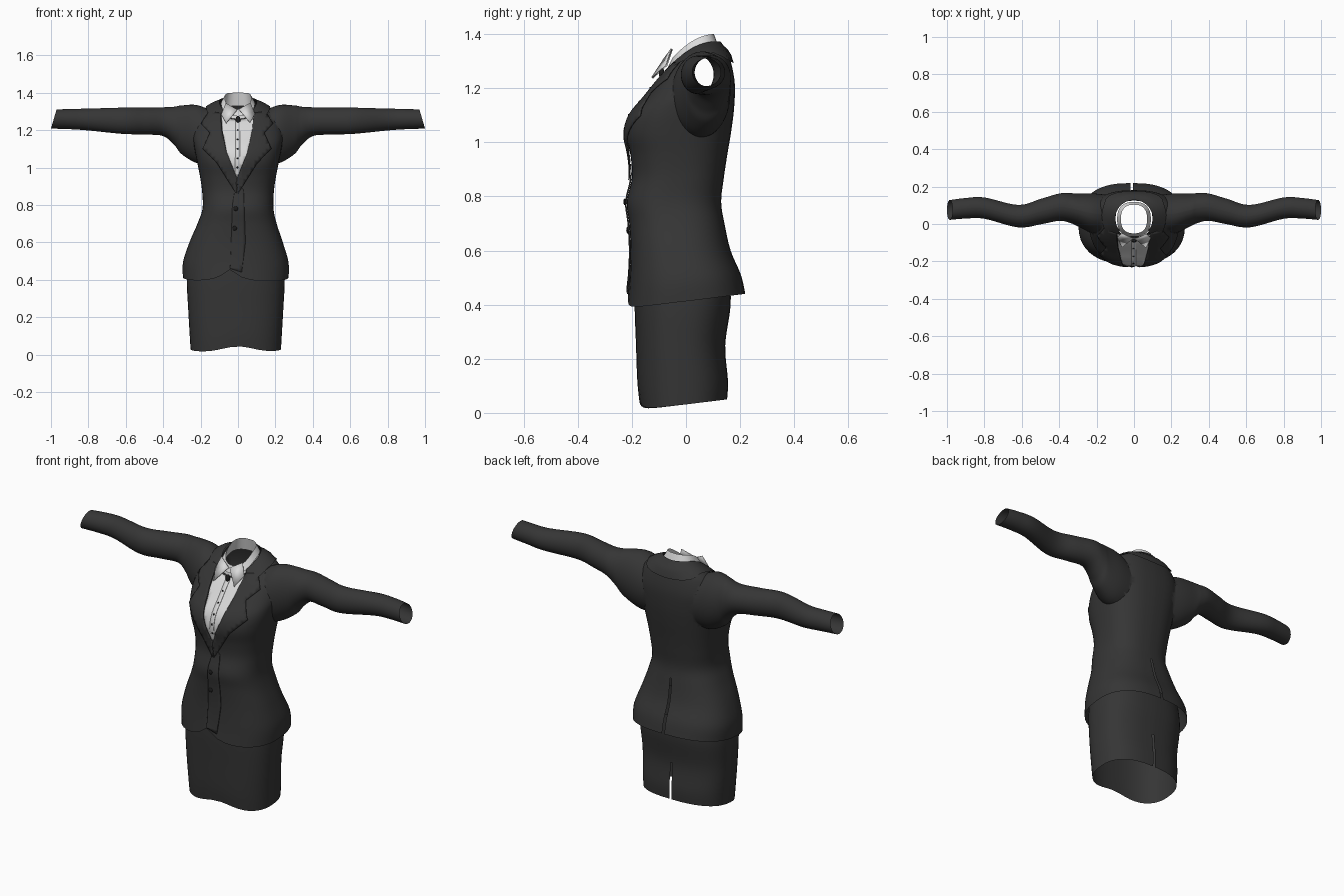
import bpy, bmesh
from math import sin, cos, pi, exp, radians, copysign
from mathutils import Vector
from mathutils.bvhtree import BVHTree

if "Cube" in bpy.data.objects:
    bpy.data.objects.remove(bpy.data.objects["Cube"])


def material(name, value):
    m = bpy.data.materials.new(name)
    m.use_nodes = True
    colour = (value, value, value, 1)
    m.diffuse_color = colour
    m.node_tree.nodes["Principled BSDF"].inputs["Base Color"].default_value = colour
    return m


cloth = material("charcoal cloth", 0.036)
white = material("off white cotton", 0.7)
black = material("black trim", 0.012)

SEG = 48
ANGLES = [(i + 0.5) / SEG * 2 * pi for i in range(SEG)]
# Two close columns at the back form the vent edges
ANGLES[11], ANGLES[12] = pi / 2 - 0.01, pi / 2 + 0.01


def resample(keys, steps=5):
    """Catmull-Rom interpolation of a list of equal-length tuples."""
    out = []
    for i in range(len(keys) - 1):
        a, b, c, d = (keys[max(0, min(len(keys) - 1, i + k))] for k in (-1, 0, 1, 2))
        for s in range(steps):
            t = s / steps
            out.append([0.5 * (2 * q + (r - p) * t + (2 * p - 5 * q + 4 * r - w) * t * t
                               + (3 * q - p - 3 * r + w) * t ** 3)
                        for p, q, r, w in zip(a, b, c, d)])
    return out + [list(keys[-1])]


def power(v, p=0.8):
    return copysign(abs(v) ** p, v)


def body_ring(key):
    """Horizontal ring: front z, back z, centre x, half width, front y, back y, side rise."""
    zf, zb, cx, a, yf, yb, rise = key
    points = []
    for t in ANGLES:
        s = power(sin(t))
        points.append((cx + a * power(cos(t)), (yf + yb) / 2 + s * (yb - yf) / 2,
                       (zf + zb) / 2 + s * (zb - zf) / 2 + rise * (1 - s * s)))
    return points


def sleeve_ring(key, side):
    """Upright ring: x, centre y, y radius, top z, bottom z, cuff slant."""
    x, y, ry, top, low, slant = key
    return [(side * (x - slant * (1 + sin(t)) / 2), y + ry * cos(t),
             (top + low) / 2 + sin(t) * (top - low) / 2) for t in ANGLES]


def finish(name, bm, mats, angle=40):
    mesh = bpy.data.meshes.new(name)
    bm.to_mesh(mesh)
    bm.free()
    for m in mats:
        mesh.materials.append(m)
    obj = bpy.data.objects.new(name, mesh)
    bpy.context.collection.objects.link(obj)
    bpy.ops.object.select_all(action="DESELECT")
    obj.select_set(True)
    bpy.context.view_layer.objects.active = obj
    bpy.ops.object.shade_smooth_by_angle(angle=radians(angle))
    return obj


def loft(rings, closed=True, caps=False):
    bm = bmesh.new()
    rows = [[bm.verts.new(p) for p in ring] for ring in rings]
    n = len(rows[0])
    for a, b in zip(rows, rows[1:]):
        for i in range(n if closed else n - 1):
            j = (i + 1) % n
            bm.faces.new((a[i], a[j], b[j], b[i]))
    if caps:
        for row in (rows[0], rows[-1]):
            bm.faces.new(row).material_index = 1
    bmesh.ops.recalc_face_normals(bm, faces=bm.faces)
    return bm


def open_vent(bm, height):
    gap = [f for f in bm.faces if f.calc_center_median().y > 0.05
           and f.calc_center_median().z < height
           and all(abs(v.co.x + 0.01) < 0.014 for v in f.verts)]
    bmesh.ops.delete(bm, geom=gap, context="FACES")


# Skirt: open tube with wavy hem and back slit
skirt_keys = [(0.01, 0.05, -0.012, 0.242, -0.172, 0.152, 0),
              (0.1, 0.12, -0.012, 0.247, -0.18, 0.155, 0),
              (0.25, 0.25, -0.012, 0.255, -0.185, 0.145, 0),
              (0.4, 0.4, -0.012, 0.262, -0.19, 0.165, 0),
              (0.52, 0.52, -0.012, 0.25, -0.185, 0.16, 0)]
bm = loft([body_ring(k) for k in resample(skirt_keys)])
for v in bm.verts:
    if v.co.y < 0 and v.co.z < 0.2:
        v.co.z += 0.035 * exp(-(v.co.x / 0.12) ** 2) * (1 - v.co.z / 0.2)
open_vent(bm, 0.26)
finish("skirt", bm, [cloth])

# Jacket: torso and two sleeves joined, then opened at hem, neck and cuffs
torso_keys = [(0.385, 0.44, -0.012, 0.283, -0.215, 0.219, 0),
              (0.48, 0.51, -0.012, 0.282, -0.208, 0.203, 0),
              (0.6, 0.6, -0.01, 0.25, -0.205, 0.165, 0),
              (0.7, 0.7, -0.005, 0.212, -0.21, 0.142, 0),
              (0.78, 0.78, 0, 0.19, -0.219, 0.13, 0),
              (0.87, 0.87, 0, 0.192, -0.2, 0.14, 0),
              (0.95, 0.95, 0, 0.203, -0.205, 0.152, 0),
              (1.03, 1.04, 0, 0.22, -0.22, 0.167, 0),
              (1.1, 1.13, 0, 0.235, -0.203, 0.178, 0),
              (1.16, 1.22, 0, 0.24, -0.155, 0.18, 0),
              (1.21, 1.3, 0, 0.21, -0.115, 0.165, 0.015),
              (1.24, 1.335, 0, 0.155, -0.09, 0.15, 0.03),
              (1.26, 1.355, 0, 0.098, -0.068, 0.125, 0.035)]
sleeve_keys = [(0.1, 0.05, 0.1, 1.28, 1.02, 0), (0.21, 0.055, 0.108, 1.332, 1.02, 0),
               (0.3, 0.075, 0.088, 1.332, 1.07, 0), (0.34, 0.085, 0.08, 1.325, 1.12, 0),
               (0.4, 0.09, 0.073, 1.322, 1.168, 0), (0.5, 0.066, 0.068, 1.32, 1.176, 0),
               (0.62, 0.042, 0.06, 1.32, 1.18, 0), (0.8, 0.085, 0.057, 1.315, 1.198, 0),
               (0.9, 0.084, 0.055, 1.313, 1.205, 0), (1.0, 0.075, 0.053, 1.31, 1.208, 0.03)]
jacket = finish("jacket", loft([body_ring(k) for k in resample(torso_keys)], caps=True), [cloth, white])
for side in (-1, 1):
    rings = [sleeve_ring(k, side) for k in resample(sleeve_keys)]
    sleeve = finish("sleeve_helper", loft(rings, caps=True), [cloth, white])
    union = jacket.modifiers.new("join sleeve", "BOOLEAN")
    union.operation, union.solver, union.object = "UNION", "EXACT", sleeve
    bpy.context.view_layer.objects.active = jacket
    bpy.ops.object.modifier_apply(modifier=union.name)
    bpy.data.objects.remove(sleeve)
bm = bmesh.new()
bm.from_mesh(jacket.data)
bpy.data.objects.remove(jacket)
bmesh.ops.delete(bm, geom=[f for f in bm.faces if f.material_index == 1], context="FACES")
for v in bm.verts:
    if v.co.y < 0 and v.co.z < 0.6:
        v.co.z += 0.065 * exp(-abs(v.co.x + 0.045) / 0.07) * (0.6 - v.co.z) / 0.2
open_vent(bm, 0.72)
bm.normal_update()
surface = BVHTree.FromBMesh(bm)
finish("jacket", bm, [cloth], 50)


def front_point(x, z, lift):
    """Point just in front of the jacket at x, z."""
    hit = surface.ray_cast(Vector((x, -1, z)), Vector((0, 1, 0)))[0]
    if hit is None or hit.y > 0.02:
        hit = surface.find_nearest(Vector((x, -0.05, z)))[0]
    return Vector((hit.x, hit.y - lift, hit.z))


def panel(name, outline, lift, mat, thickness=0.005):
    """Thin cloth piece with an x, z outline, laid on the jacket front."""
    bm = bmesh.new()
    bm.faces.new([bm.verts.new((x, 0, z)) for x, z in outline])
    for axis, low, count in (((1, 0, 0), -0.2, 20), ((0, 0, 1), 0.4, 48)):
        for i in range(count):
            at = Vector(axis) * (low + i * 0.02 + 0.003)
            bmesh.ops.bisect_plane(bm, geom=bm.verts[:] + bm.edges[:] + bm.faces[:],
                                   plane_co=at, plane_no=axis)
    for v in bm.verts:
        v.co = front_point(v.co.x, v.co.z, lift)
    bmesh.ops.triangulate(bm, faces=bm.faces)
    bmesh.ops.recalc_face_normals(bm, faces=bm.faces)
    obj = finish(name, bm, [mat])
    solid = obj.modifiers.new("thickness", "SOLIDIFY")
    solid.thickness, solid.offset = thickness, 0
    return obj


# Shirt front, lapels and front overlap
panel("shirt_front", [(-0.01, 0.925), (0.055, 1.08), (0.083, 1.2), (0.088, 1.28), (0.04, 1.26),
                      (0, 1.255), (-0.04, 1.26), (-0.088, 1.28), (-0.083, 1.2), (-0.06, 1.08)],
      0.004, white, 0.003)
panel("shirt_placket", [(-0.016, 0.96), (0.008, 0.96), (0.012, 1.25), (-0.012, 1.25)], 0.007, white, 0.003)
lapel = [(0.084, 1.29), (0.145, 1.3), (0.187, 1.235), (0.14, 1.185), (0.178, 1.1),
         (0.1, 1.02), (0.0, 0.86), (-0.012, 0.925), (0.05, 1.08), (0.076, 1.2)]
for name, side in (("left_lapel", 1), ("right_lapel", -1)):
    panel(name, [(side * x - (0.01 if side < 0 else 0), z) for x, z in lapel], 0.01, cloth)
panel("front_overlap", [(-0.042, 0.46), (0.02, 0.44), (0.04, 0.6), (0.03, 0.88), (-0.01, 0.92), (-0.03, 0.8)],
      0.004, cloth)

# Jacket collar: a band round the back and sides of the neck
rows = []
for k in range(5):
    t, row = k / 4, []
    for i in range(41):
        a = radians(-42 + 264 * i / 40)
        s = sin(a)
        p = Vector(((0.1 + 0.045 * t) * cos(a), 0.03 + (0.098 + 0.045 * t) * s,
                    1.31 + 0.05 * s + 0.03 * (1 - s * s) - 0.07 * t * t))
        near, normal = surface.find_nearest(p)[:2]
        row.append(near + normal * 0.009 if k else p + Vector((0, 0, 0.012)))
    rows.append(row)
finish("jacket_collar", loft(rows, closed=False), [cloth])

# Shirt collar: neck band folded over, and two pointed leaves
finish("shirt_collar", loft([body_ring(k) for k in (
    (1.25, 1.33, 0, 0.086, -0.064, 0.115, 0.02), (1.312, 1.4, 0, 0.07, -0.05, 0.103, 0.02),
    (1.275, 1.36, 0, 0.09, -0.068, 0.118, 0.025))]), [white])
for name, side in (("left_collar_leaf", 1), ("right_collar_leaf", -1)):
    leaf = bmesh.new()
    corners = [(0.004, -0.078, 1.31), (0.066, -0.052, 1.345), (0.09, -0.072, 1.285), (0.064, -0.125, 1.238)]
    leaf.faces.new([leaf.verts.new((side * x, y, z)) for x, y, z in corners])
    obj = finish(name, leaf, [white])
    obj.modifiers.new("thickness", "SOLIDIFY").thickness = 0.004


def bead(name, x, z, lift, size, mat):
    bm = bmesh.new()
    bmesh.ops.create_uvsphere(bm, u_segments=16, v_segments=8, radius=1)
    centre = front_point(x, z, lift)
    for v in bm.verts:
        v.co = centre + Vector([c * s for c, s in zip(v.co, size)])
    finish(name, bm, [mat])


# Neck ornament and buttons
bead("neck_knot", 0, 1.255, 0.016, (0.013, 0.01, 0.022), black)
for i in range(5):
    bead("shirt_button", -0.002, 1.2 - 0.05 * i, 0.009, (0.005, 0.003, 0.005), black)
for x, z in ((-0.012, 0.78), (-0.018, 0.675)):
    bead("jacket_button", x, z, 0.008, (0.012, 0.005, 0.012), black)
